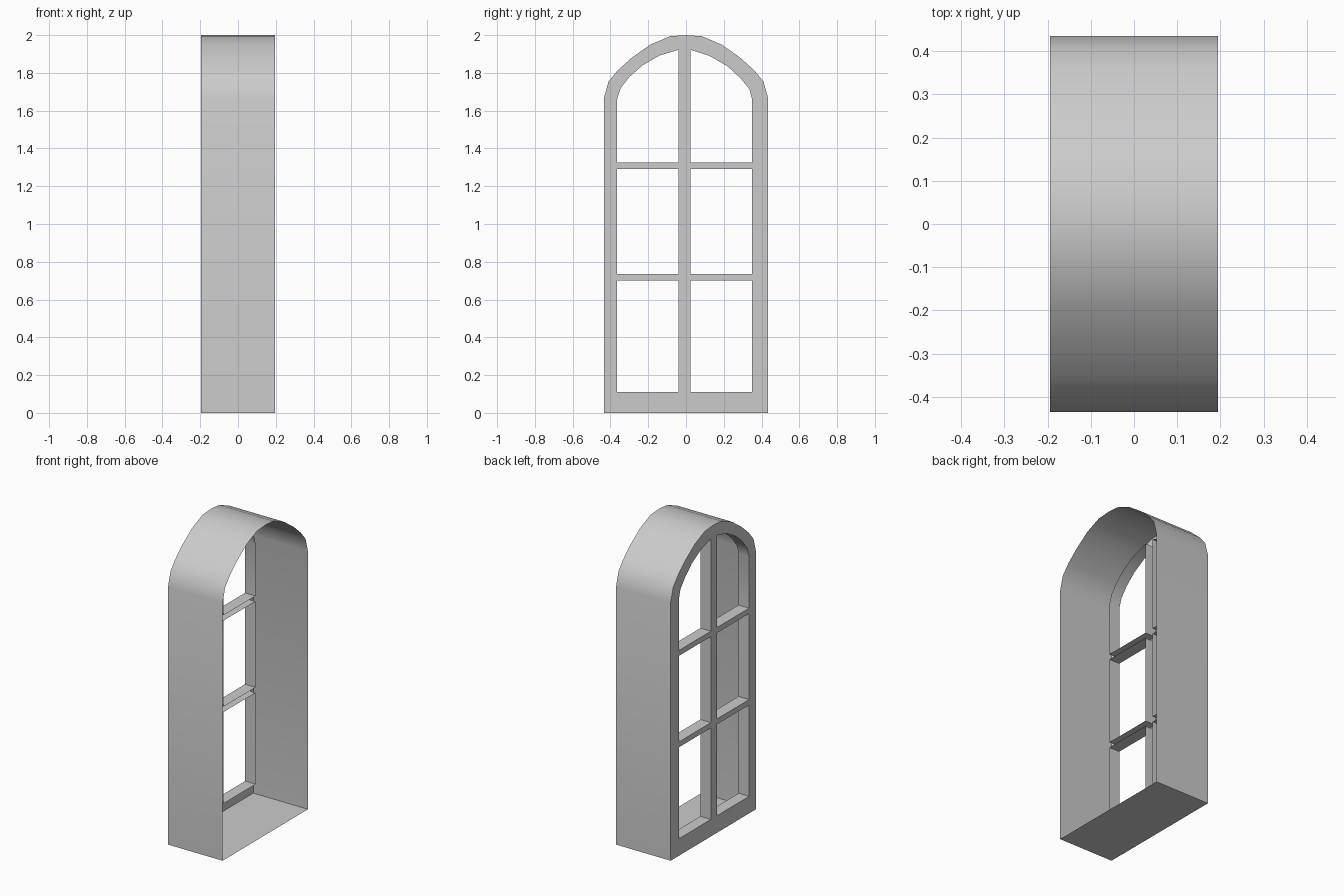
import bpy, bmesh

if "Cube" in bpy.data.objects:
    bpy.data.objects.remove(bpy.data.objects["Cube"])

BACK, FRONT = -0.195, 0.195   # glazed face / open side of the shell
REVEAL = 0.075                # depth of the pane returns


def strip(bm, loop, x0, x1):
    """Sweep a closed (y, z) loop along x; return its boundary edges at x0."""
    a = [bm.verts.new((x0, y, z)) for y, z in loop]
    b = [bm.verts.new((x1, y, z)) for y, z in loop]
    n = len(loop)
    for i in range(n):
        j = (i + 1) % n
        bm.faces.new((a[i], a[j], b[j], b[i]))
    return [bm.edges.get((a[i], a[(i + 1) % n])) for i in range(n)]


def rect(y0, y1, z0, z1):
    return [(y0, z0), (y1, z0), (y1, z1), (y0, z1)]


# Outer arched outline, counter-clockwise seen from +x
arch = [(0.435, 1.665), (0.41, 1.755), (0.36, 1.815), (0.285, 1.882),
        (0.19, 1.949), (0.085, 1.994)]
outline = ([(-0.435, 0), (0.435, 0)] + arch + [(0, 2.0)]
           + [(-y, z) for y, z in reversed(arch)])

# Panes: two columns, two rectangular rows and an arched top row
panes = []
for y0, y1 in ((-0.365, -0.04), (0.025, 0.35)):
    panes.append(rect(y0, y1, 0.11, 0.70))
    panes.append(rect(y0, y1, 0.735, 1.29))
panes.append([(0.025, 1.325), (0.35, 1.325), (0.35, 1.66), (0.335, 1.715),
              (0.29, 1.77), (0.22, 1.835), (0.125, 1.89), (0.025, 1.922)])
panes.append([(-0.04, 1.325), (-0.04, 1.922), (-0.14, 1.892), (-0.23, 1.84),
              (-0.30, 1.778), (-0.345, 1.72), (-0.365, 1.66),
              (-0.365, 1.325)][::1])
# the left arched pane is listed clockwise-neutral: normalise every winding below


def ccw(loop):
    area = sum(p[0] * q[1] - q[0] * p[1] for p, q in zip(loop, loop[1:] + loop[:1]))
    return loop if area > 0 else loop[::-1]


bm = bmesh.new()
# Deep outer shell, open towards +x
edges = strip(bm, ccw(outline), BACK, FRONT)
# Thin returns around every pane, facing into the opening
for pane in panes:
    edges += strip(bm, ccw(pane)[::-1], BACK, BACK + REVEAL)
# Flat glazed face with the pane openings left out
fill = bmesh.ops.triangle_fill(bm, edges=edges, use_beauty=True, use_dissolve=False)
for f in fill["geom"]:
    if isinstance(f, bmesh.types.BMFace):
        f.normal_update()
        if f.normal.x > 0:
            f.normal_flip()

mesh = bpy.data.meshes.new("arched_window")
bm.to_mesh(mesh)
bm.free()
window = bpy.data.objects.new("arched_window", mesh)
bpy.context.collection.objects.link(window)
bpy.context.view_layer.objects.active = window
window.select_set(True)
bpy.ops.object.shade_smooth_by_angle(angle=0.52)
